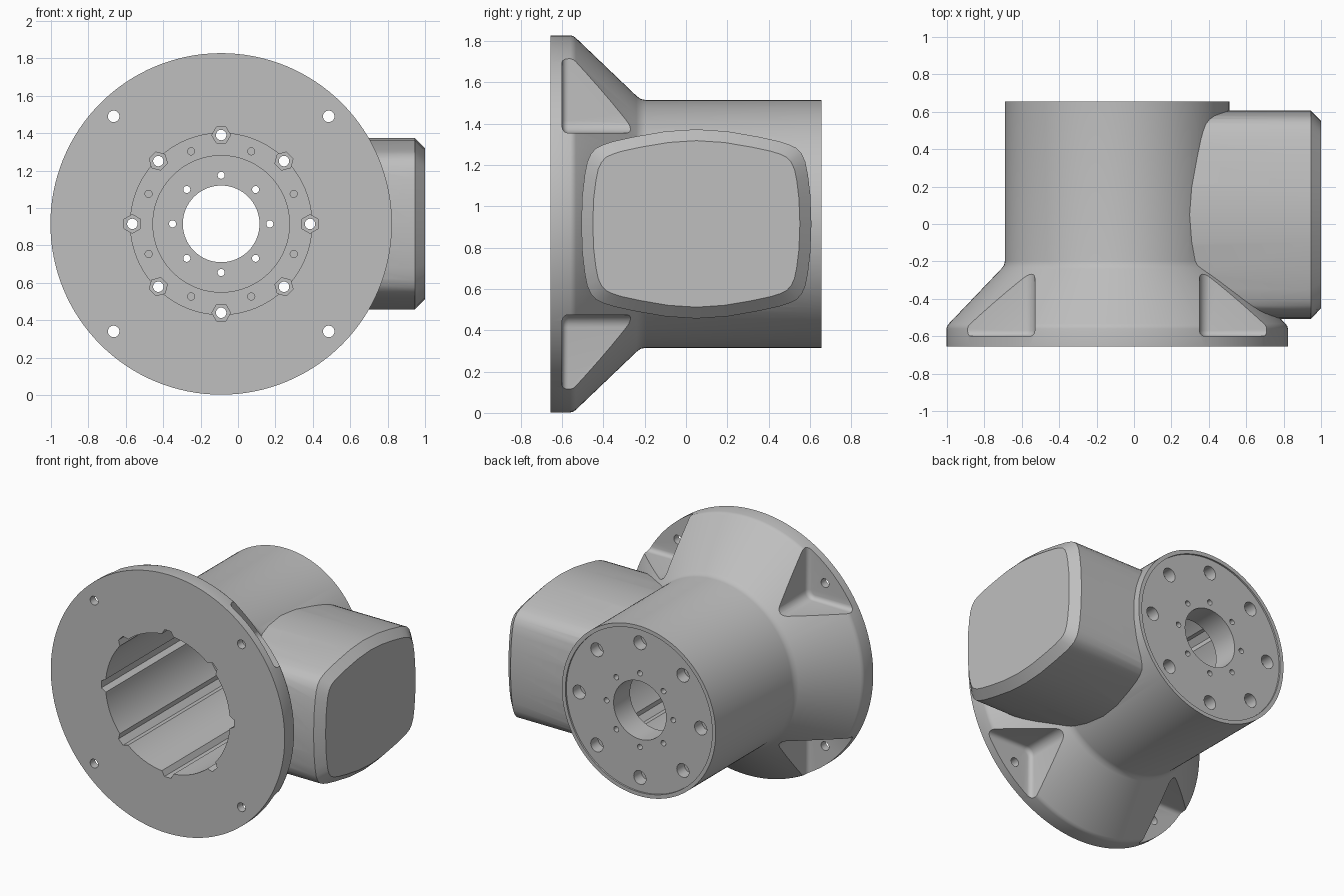
import bpy, bmesh
from math import sin, cos, pi, radians

CX, CZ = -0.09, 0.915          # main axis, running along y
BACK, FLOOR = 0.655, 0.44      # rear face and bore floor

if "Cube" in bpy.data.objects:
    bpy.data.objects.remove(bpy.data.objects["Cube"], do_unlink=True)

grey = bpy.data.materials.new("cast_grey")
grey.use_nodes = True
grey.diffuse_color = (0.52, 0.52, 0.52, 1)
grey.node_tree.nodes["Principled BSDF"].inputs["Base Color"].default_value = grey.diffuse_color


def loft(bm, rings):
    """Skin closed rings of points and cap both ends."""
    rows = [[bm.verts.new(p) for p in ring] for ring in rings]
    n = len(rows[0])
    for a, b in zip(rows, rows[1:]):
        for i in range(n):
            j = (i + 1) % n
            bm.faces.new((a[i], a[j], b[j], b[i]))
    bm.faces.new(rows[0])
    bm.faces.new(rows[-1])


def lathe(bm, profile, n, dx=0, dz=0, turn=0):
    """Turn (y, radius) pairs about an axis parallel to y."""
    loft(bm, [[(CX + dx + r * cos(turn + 2 * pi * i / n), y,
                CZ + dz + r * sin(turn + 2 * pi * i / n)) for i in range(n)]
              for y, r in profile])


def ring_of(bm, count, dist, r, y0, y1, n=20, start=0.0, turn=0.0):
    """Prisms spaced evenly round the main axis."""
    for k in range(count):
        a = start + 2 * pi * k / count
        lathe(bm, [(y0, r), (y1, r)], n, dist * cos(a), dist * sin(a), a + turn)


def make(name, build):
    bm = bmesh.new()
    build(bm)
    bmesh.ops.recalc_face_normals(bm, faces=bm.faces)
    mesh = bpy.data.meshes.new(name)
    bm.to_mesh(mesh)
    bm.free()
    obj = bpy.data.objects.new(name, mesh)
    bpy.context.collection.objects.link(obj)
    mesh.materials.append(grey)
    return obj


def combine(target, tool, operation):
    """Apply a boolean and discard the tool."""
    tool.hide_render = True
    mod = target.modifiers.new("combine", 'BOOLEAN')
    mod.operation, mod.object, mod.solver = operation, tool, 'EXACT'
    bpy.context.view_layer.objects.active = target
    bpy.ops.object.modifier_apply(modifier=mod.name)
    bpy.data.objects.remove(tool, do_unlink=True)


def cut(build):
    combine(housing, make("cutter", build), 'DIFFERENCE')


# Flange, cone and barrel
housing = make("housing", lambda bm: lathe(bm, [
    (-0.655, 0.913), (-0.56, 0.913), (-0.545, 0.909), (-0.533, 0.9),
    (-0.24, 0.62), (-0.22, 0.605), (-0.195, 0.6), (BACK, 0.6)], 128))


# Corner pockets behind the flange, with rounded inner edges
def pockets(bm):
    lo, hi, rad, fillet, floor = 0.44, 1.1, 0.06, 0.03, -0.6
    for sx in (-1, 1):
        for sz in (-1, 1):
            def outline(inset):
                a, r = lo + inset, rad - inset
                pts = [(a + r - r * cos(t * pi / 12), a + r - r * sin(t * pi / 12))
                       for t in range(7)]
                pts += [(hi, a), (hi, hi), (a, hi)]
                return pts
            levels = [(floor + fillet * (1 - cos(t * pi / 8)), fillet * (1 - sin(t * pi / 8)))
                      for t in range(5)] + [(0.1, 0)]
            loft(bm, [[(CX + sx * u, y, CZ + sz * v) for u, v in outline(inset)]
                      for y, inset in levels])


cut(pockets)


# Side motor box: bulged rounded section with a chamfered end
def side_box(bm):
    quarter = [(0.557, 0), (0.552, 0.14), (0.54, 0.24), (0.528, 0.3), (0.51, 0.34),
               (0.485, 0.367), (0.45, 0.384), (0.4, 0.4), (0.3, 0.422), (0.15, 0.448), (0, 0.458)]
    half = quarter + [(-y, z) for y, z in quarter[-2::-1]]
    section = half + [(y, -z) for y, z in half[-2:0:-1]]
    loft(bm, [[(x, 0.05 + y * sy, CZ + z * sz) for y, z in section]
              for x, sy, sz in ((-0.05, 1, 1), (0.945, 1, 1), (1.0, 0.9, 0.88))])


combine(housing, make("side_box", side_box), 'UNION')

# Main bore, floor recess, central opening and shallow rear recess
cut(lambda bm: lathe(bm, [(-0.8, 0.485), (FLOOR, 0.485)], 96))
cut(lambda bm: lathe(bm, [(0.3, 0.365), (FLOOR + 0.02, 0.365)], 96))
cut(lambda bm: lathe(bm, [(0.3, 0.205), (0.8, 0.205)], 64))
cut(lambda bm: lathe(bm, [(BACK - 0.012, 0.573), (0.8, 0.573)], 96))

# Hexagonal nut channels along the bore and counterbores in the rear
cut(lambda bm: ring_of(bm, 8, 0.475, 0.05, -0.8, 0.49, 6, turn=pi / 6))
cut(lambda bm: ring_of(bm, 8, 0.475, 0.048, 0.56, 0.8, 24))


# Screw holes: bolt circle, inner circle, blind pins, flange mounts
def holes(bm):
    ring_of(bm, 8, 0.475, 0.028, 0.47, 0.7)
    ring_of(bm, 8, 0.26, 0.019, 0.3, 0.8)
    ring_of(bm, 8, 0.42, 0.019, 0.3, 0.52, start=pi / 8)
    ring_of(bm, 4, 0.813, 0.031, -0.8, -0.45, start=pi / 4)


cut(holes)

# Smooth curved surfaces, crisp edges
bpy.ops.object.select_all(action='DESELECT')
housing.select_set(True)
bpy.context.view_layer.objects.active = housing
bpy.ops.object.shade_smooth_by_angle(angle=radians(28))
